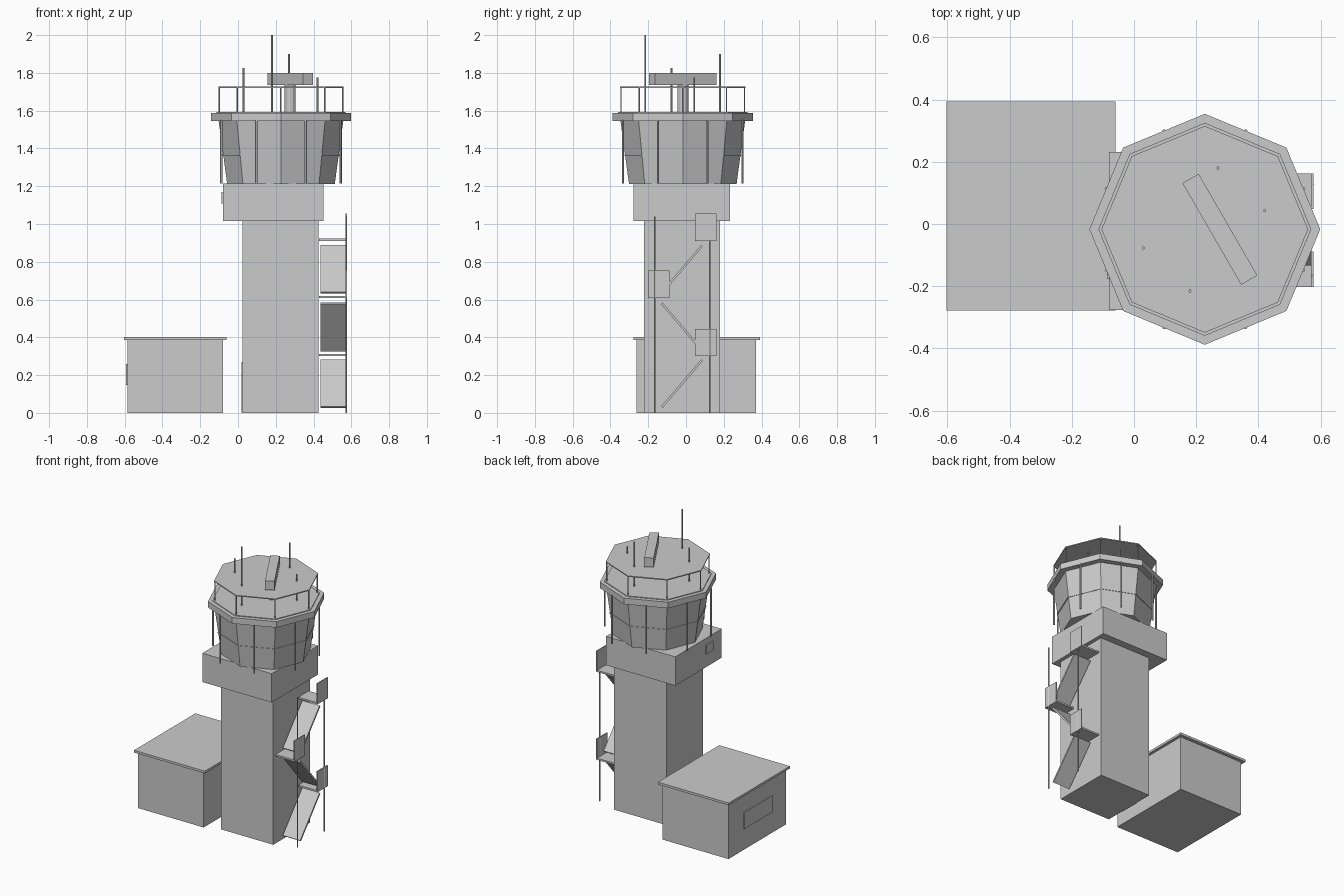
import bpy, bmesh, math
from mathutils import Matrix, Vector

if "Cube" in bpy.data.objects:
    bpy.data.objects.remove(bpy.data.objects["Cube"])

grey = bpy.data.materials.new("concrete_grey")
grey.diffuse_color = (0.6, 0.6, 0.6, 1)
grey.use_nodes = True
grey.node_tree.nodes["Principled BSDF"].inputs["Base Color"].default_value = grey.diffuse_color
CX, CY = 0.2275, -0.017  # control cabin axis


def finish(name, bm):
    bmesh.ops.recalc_face_normals(bm, faces=bm.faces)
    me = bpy.data.meshes.new(name)
    bm.to_mesh(me)
    bm.free()
    me.materials.append(grey)
    ob = bpy.data.objects.new(name, me)
    bpy.context.collection.objects.link(ob)
    return ob


def box(name, x0, x1, y0, y1, z0, z1, angle=0):
    bm = bmesh.new()
    place = (Matrix.Translation(((x0 + x1) / 2, (y0 + y1) / 2, (z0 + z1) / 2))
             @ Matrix.Rotation(angle, 4, 'Z')
             @ Matrix.Diagonal((x1 - x0, y1 - y0, z1 - z0, 1)))
    bmesh.ops.create_cube(bm, size=1, matrix=place)
    return finish(name, bm)


def post(name, x, y, z0, z1, r=0.0045, sides=6):
    return frustum(name, r, r, z0, z1, x, y, sides)


def frustum(name, r0, r1, z0, z1, x=CX, y=CY, sides=8):
    # prism with a corner pointing along +x
    bm = bmesh.new()
    rings = []
    for r, z in ((r0, z0), (r1, z1)):
        rings.append([bm.verts.new((x + r * math.cos(2 * math.pi * i / sides),
                                    y + r * math.sin(2 * math.pi * i / sides), z))
                      for i in range(sides)])
    for i in range(sides):
        j = (i + 1) % sides
        bm.faces.new((rings[0][i], rings[0][j], rings[1][j], rings[1][i]))
    bm.faces.new(rings[0])
    bm.faces.new(rings[1])
    return finish(name, bm)


def ramp(name, x0, x1, a, b, t=0.012):
    # sloping plate between two (y, z) points
    d = Vector((b[0] - a[0], b[1] - a[1])).normalized() * t / 2
    n = (-d.y, d.x)
    prof = [(a[0] + n[0], a[1] + n[1]), (b[0] + n[0], b[1] + n[1]),
            (b[0] - n[0], b[1] - n[1]), (a[0] - n[0], a[1] - n[1])]
    bm = bmesh.new()
    f = bm.faces.new([bm.verts.new((x0, y, z)) for y, z in prof])
    ext = bmesh.ops.extrude_face_region(bm, geom=[f])
    bmesh.ops.translate(bm, vec=(x1 - x0, 0, 0),
                        verts=[v for v in ext["geom"] if isinstance(v, bmesh.types.BMVert)])
    return finish(name, bm)


# annex building
box("annex_walls", -0.585, -0.08, -0.262, 0.37, 0, 0.386)
box("annex_roof", -0.603, -0.06, -0.278, 0.393, 0.386, 0.402)
box("annex_window", -0.592, -0.584, -0.105, 0.205, 0.147, 0.26)

# tower shaft and equipment floor
box("tower_shaft", 0.024, 0.426, -0.222, 0.18, 0, 1.017)
box("tower_door", 0.018, 0.025, -0.09, 0.05, 0.002, 0.27)
box("equipment_floor", -0.08, 0.452, -0.277, 0.232, 1.015, 1.215)
box("equipment_vent", -0.087, -0.079, -0.177, -0.10, 1.108, 1.17)

# control cabin
frustum("cabin_glazing", 0.285, 0.33, 1.213, 1.546)
frustum("cabin_transom", 0.3085, 0.3095, 1.361, 1.369)
frustum("roof_slab", 0.371, 0.371, 1.545, 1.587)
frustum("roof_deck", 0.342, 0.342, 1.586, 1.592)
frustum("canopy", 0.332, 0.332, 1.72, 1.727)
for i in range(8):
    a = math.pi / 4 * i
    post(f"canopy_post_{i}", CX + 0.327 * math.cos(a), CY + 0.327 * math.sin(a), 1.59, 1.722, 0.004)
    a += math.pi / 8
    post(f"cabin_column_{i}", CX + 0.342 * math.cos(a), CY + 0.342 * math.sin(a), 1.215, 1.55, 0.006)

# radar and aerials
post("radar_stand", 0.276, -0.017, 1.59, 1.737, 0.029, 12)
box("radar_bar", 0.0875, 0.4645, -0.047, 0.013, 1.736, 1.80, math.radians(120))
for i, (x, y, z) in enumerate(((0.03, -0.077, 1.825), (0.18, -0.215, 2.0),
                               (0.27, 0.18, 1.90), (0.42, 0.043, 1.775))):
    post(f"aerial_{i}", x, y, 1.59, z, 0.005)

# outside stair: landings with guard panels, ramps and poles
for i, (y0, z) in enumerate(((0.048, 0.30), (-0.202, 0.608), (0.048, 0.91))):
    box(f"landing_{i}", 0.43, 0.574, y0, y0 + 0.114, z, z + 0.012)
    box(f"guard_panel_{i}", 0.569, 0.576, y0, y0 + 0.114, z, z + 0.145)
for i, (a, b) in enumerate((((-0.128, 0.03), (0.085, 0.28)),
                            ((0.085, 0.33), (-0.128, 0.58)),
                            ((-0.128, 0.637), (0.085, 0.885)))):
    ramp(f"stair_flight_{i}", 0.437, 0.57, a, b)
post("stair_pole_front", 0.573, -0.166, 0, 1.04, 0.005)
post("stair_pole_back", 0.573, 0.126, 0, 0.915, 0.005)
